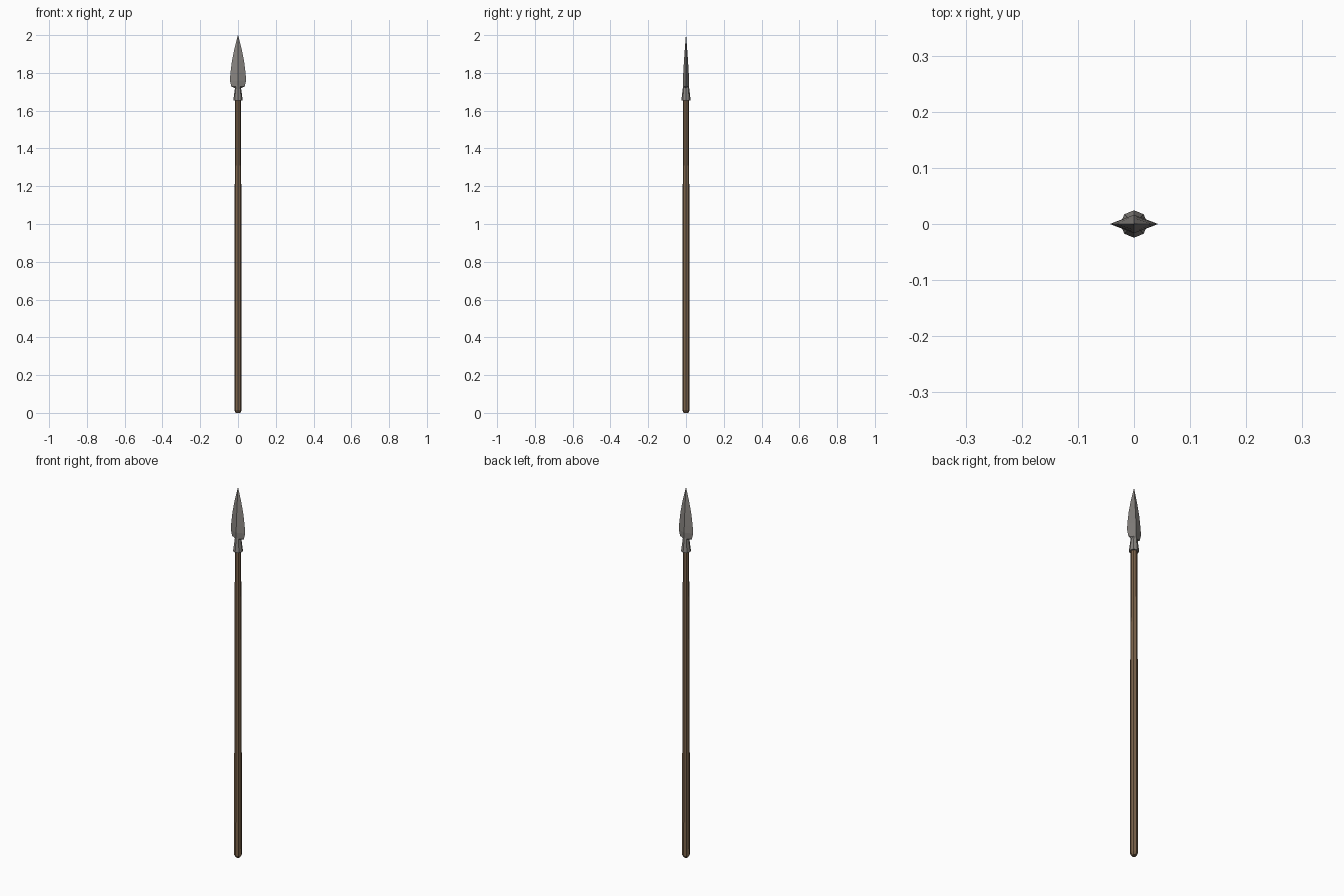
import bpy, bmesh, math

if "Cube" in bpy.data.objects:
    bpy.data.objects.remove(bpy.data.objects["Cube"])


def material(name, color):
    m = bpy.data.materials.new(name)
    m.diffuse_color = (*color, 1)
    m.use_nodes = True
    m.node_tree.nodes["Principled BSDF"].inputs["Base Color"].default_value = m.diffuse_color
    return m


wood = material("brown wood", (0.20, 0.125, 0.07))
steel = material("grey steel", (0.25, 0.235, 0.22))


def make_object(name, bm, mat):
    bmesh.ops.recalc_face_normals(bm, faces=bm.faces)
    mesh = bpy.data.meshes.new(name)
    bm.to_mesh(mesh)
    bm.free()
    mesh.materials.append(mat)
    obj = bpy.data.objects.new(name, mesh)
    bpy.context.collection.objects.link(obj)


def loft(name, sections, sides, mat):
    """Skin stacked rings given as (z, x radius, y radius)."""
    bm = bmesh.new()
    rings = []
    for z, rx, ry in sections:
        rings.append([bm.verts.new((rx * math.cos(math.tau * i / sides),
                                    ry * math.sin(math.tau * i / sides), z))
                      for i in range(sides)])
    for a, b in zip(rings, rings[1:]):
        for i in range(sides):
            j = (i + 1) % sides
            bm.faces.new((a[i], a[j], b[j], b[i]))
    bm.faces.new(rings[0])
    bm.faces.new(rings[-1])
    bmesh.ops.remove_doubles(bm, verts=bm.verts, dist=1e-5)
    make_object(name, bm, mat)


# Tapering octagonal shaft with a chamfered butt
shaft = [(0, 0.012, 0.012), (0.014, 0.0195, 0.0195),
         (1.0, 0.018, 0.018), (1.67, 0.0155, 0.0155)]
loft("shaft", shaft, 8, wood)

# Flared octagonal socket, narrowing into the blade
socket = [(1.655, 0.0245, 0.0245), (1.665, 0.0235, 0.0235),
          (1.745, 0.013, 0.014)]
loft("socket", socket, 8, steel)

# Leaf-shaped blade with a central ridge (diamond cross-section)
blade = [(1.718, 0.012, 0.010), (1.727, 0.035, 0.015), (1.76, 0.043, 0.0165),
         (1.80, 0.040, 0.0145), (1.86, 0.0325, 0.011),
         (1.92, 0.0205, 0.0068), (2.0, 0.0005, 0.0005)]
loft("blade", blade, 4, steel)
